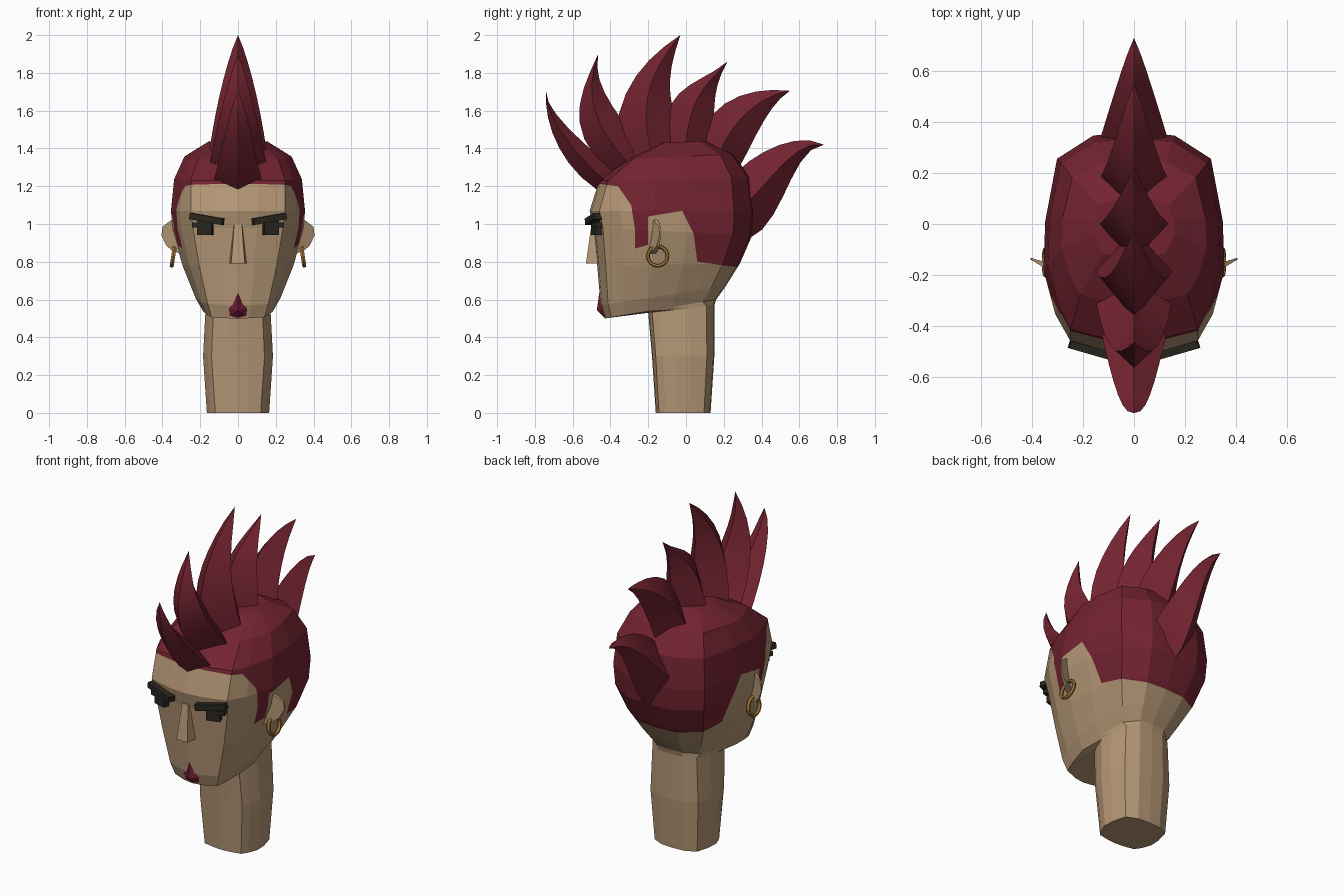
import bpy, bmesh, math
from mathutils import Vector, Matrix

if "Cube" in bpy.data.objects:
    bpy.data.objects.remove(bpy.data.objects["Cube"])


def material(name, rgb):
    m = bpy.data.materials.new(name)
    m.diffuse_color = (*rgb, 1)
    m.use_nodes = True
    m.node_tree.nodes["Principled BSDF"].inputs["Base Color"].default_value = m.diffuse_color
    return m


SKIN = material("skin", (0.46, 0.31, 0.18))
HAIR = material("hair_red", (0.17, 0.017, 0.03))
DARK = material("brow_dark", (0.022, 0.019, 0.013))
LIPS = material("lip_red", (0.15, 0.012, 0.035))
GOLD = material("gold", (0.38, 0.19, 0.04))


def finish(name, bm, *mats, smooth=False):
    bmesh.ops.recalc_face_normals(bm, faces=bm.faces)
    me = bpy.data.meshes.new(name)
    bm.to_mesh(me)
    bm.free()
    ob = bpy.data.objects.new(name, me)
    bpy.context.collection.objects.link(ob)
    for m in mats:
        me.materials.append(m)
    if smooth:
        bpy.ops.object.select_all(action='DESELECT')
        ob.select_set(True)
        bpy.context.view_layer.objects.active = ob
        bpy.ops.object.shade_smooth_by_angle(angle=math.radians(30))
    return ob


def loft(bm, rings, cap_end=True):
    """Skin closed rings of equal length, with both ends capped."""
    rows = [[bm.verts.new(p) for p in r] for r in rings]
    n = len(rows[0])
    for a, b in zip(rows, rows[1:]):
        for i in range(n):
            j = (i + 1) % n
            bm.faces.new((a[i], a[j], b[j], b[i]))
    bm.faces.new(rows[0])
    if cap_end:
        bm.faces.new(rows[-1])
    return rows


# Head and neck: rings of (z front, z back, y front, y back, half width, face half width)
RINGS = [
    (0.00, 0.00, -0.16, 0.13, 0.165, 0.12),
    (0.30, 0.30, -0.18, 0.15, 0.185, 0.14),
    (0.53, 0.57, -0.20, 0.15, 0.172, 0.13),
    (0.50, 0.60, -0.43, 0.16, 0.185, 0.14),
    (0.57, 0.67, -0.452, 0.21, 0.225, 0.16),
    (0.78, 0.79, -0.47, 0.285, 0.295, 0.205),
    (0.98, 0.94, -0.49, 0.35, 0.345, 0.238),
    (1.07, 1.07, -0.51, 0.36, 0.355, 0.25),
    (1.23, 1.25, -0.46, 0.335, 0.338, 0.25),
    (1.345, 1.37, -0.31, 0.25, 0.285, 0.21),
    (1.43, 1.44, -0.13, 0.10, 0.16, 0.12),
]


def head_ring(zf, zb, yf, yb, w, wf):
    half = [(0, 0), (wf * 0.42, 0.012), (wf, 0.06), (max(w * 0.87, wf * 1.04), 0.18),
            (w, 0.38), (w * 0.98, 0.6), (w * 0.85, 0.88), (w * 0.45, 0.985), (0, 1)]
    pts = [Vector((x, yf + (yb - yf) * t, zf + (zb - zf) * t)) for x, t in half]
    return pts + [Vector((-p.x, p.y, p.z)) for p in pts[-2:0:-1]]


# Side outline (y, z) of the shaved hair
HAIRLINE = [(-0.6, 1.23), (-0.36, 1.2), (-0.29, 1.1), (-0.27, 0.97), (-0.27, 0.87),
            (-0.2, 0.89), (-0.2, 1.04), (-0.02, 1.07), (0.04, 0.95), (0.06, 0.8),
            (0.5, 0.74), (0.5, 1.7), (-0.6, 1.7)]


def in_hair(y, z):
    inside = False
    for (y1, z1), (y2, z2) in zip(HAIRLINE, HAIRLINE[1:] + HAIRLINE[:1]):
        if (z1 > z) != (z2 > z) and y < y1 + (z - z1) * (y2 - y1) / (z2 - z1):
            inside = not inside
    return inside


bm = bmesh.new()
loft(bm, [head_ring(*r) for r in RINGS])
for (y1, z1), (y2, z2) in zip(HAIRLINE[:10], HAIRLINE[1:11]):
    near = [f for f in bm.faces
            if max(v.co.z for v in f.verts) > min(z1, z2) - 0.02
            and min(v.co.z for v in f.verts) < max(z1, z2) + 0.02
            and max(v.co.y for v in f.verts) > min(y1, y2) - 0.02
            and min(v.co.y for v in f.verts) < max(y1, y2) + 0.02]
    geom = near + list({e for f in near for e in f.edges}) + list({v for f in near for v in f.verts})
    bmesh.ops.bisect_plane(bm, geom=geom, dist=1e-5, plane_co=(0, y1, z1),
                           plane_no=(0, z1 - z2, y2 - y1))
for f in bm.faces:
    c = f.calc_center_median()
    f.material_index = int(in_hair(c.y, c.z))
finish("head", bm, SKIN, HAIR)

# Crest spikes: front edge and back edge in (y, z) from base to shared tip, base half width
SPIKES = [
    ([(-0.47, 1.18), (-0.64, 1.35), (-0.725, 1.54), (-0.74, 1.70)],
     [(-0.36, 1.26), (-0.51, 1.40), (-0.67, 1.56)], 0.13),
    ([(-0.38, 1.25), (-0.55, 1.48), (-0.55, 1.69), (-0.465, 1.90)],
     [(-0.22, 1.38), (-0.36, 1.58), (-0.45, 1.74)], 0.15),
    ([(-0.36, 1.33), (-0.345, 1.62), (-0.22, 1.84), (-0.03, 2.00)],
     [(0.00, 1.40), (-0.075, 1.63), (-0.08, 1.81)], 0.155),
    ([(-0.15, 1.40), (-0.07, 1.65), (0.06, 1.76), (0.22, 1.86)],
     [(0.14, 1.39), (0.148, 1.58), (0.163, 1.72)], 0.14),
    ([(0.06, 1.40), (0.16, 1.60), (0.34, 1.695), (0.55, 1.705)],
     [(0.27, 1.28), (0.35, 1.43), (0.44, 1.59)], 0.14),
    ([(0.22, 1.22), (0.36, 1.35), (0.55, 1.435), (0.73, 1.42)],
     [(0.33, 0.92), (0.48, 1.08), (0.59, 1.30)], 0.15),
]


def cubic(p, t):
    """Smooth curve through four evenly spaced points."""
    s = 3 * t
    k = (-(s - 1) * (s - 2) * (s - 3) / 6, s * (s - 2) * (s - 3) / 2,
         -s * (s - 1) * (s - 3) / 2, s * (s - 1) * (s - 2) / 6)
    return [sum(a * q[i] for a, q in zip(k, p)) for i in (0, 1)]


for n, (front, back, width) in enumerate(SPIKES, 1):
    rings = []
    for i in range(7):
        t = i / 7
        f, b = cubic(front, t), cubic(back + front[-1:], t)
        w = width * (1 - t) ** 0.85
        y, z = (f[0] + b[0]) / 2, (f[1] + b[1]) / 2
        rings.append([(0, *f), (w, y, z), (0, *b), (-w, y, z)])
    bm = bmesh.new()
    end = loft(bm, rings, cap_end=False)[-1]
    tip = bm.verts.new((0, *front[-1]))
    for i in range(4):
        bm.faces.new((end[i], end[(i + 1) % 4], tip))
    finish(f"crest_spike_{n}", bm, HAIR, smooth=True)

# Nose: wedge widening to a flat underside
bm = bmesh.new()
loft(bm, [[(-0.025, -0.46, 1.0), (-0.02, -0.50, 1.0), (0.02, -0.50, 1.0), (0.025, -0.46, 1.0)],
          [(-0.048, -0.45, 0.79), (-0.036, -0.53, 0.79), (0.036, -0.53, 0.79), (0.048, -0.45, 0.79)]])
finish("nose", bm, SKIN)

# Lips: faceted teardrop
bm = bmesh.new()
outline = [(0, 0.635), (0.024, 0.59), (0.05, 0.55), (0.044, 0.515), (0, 0.497),
           (-0.044, 0.515), (-0.05, 0.55), (-0.024, 0.59)]
rim = [bm.verts.new((x, -0.425 - (z - 0.497) * 0.25, z)) for x, z in outline]
peak = bm.verts.new((0, -0.472, 0.545))
bm.faces.new(rim)
for i in range(8):
    bm.faces.new((rim[i], rim[(i + 1) % 8], peak))
finish("lips", bm, LIPS)


def box(bm, centre, size, rot):
    mat = Matrix.Translation(centre) @ rot @ Matrix.Diagonal((*size, 1))
    bmesh.ops.create_cube(bm, size=1, matrix=mat)


for side, s in (("right", 1), ("left", -1)):
    yaw = Matrix.Rotation(s * 0.28, 4, 'Z')

    # Slanted brow
    bm = bmesh.new()
    box(bm, (s * 0.165, -0.487, 1.027), (0.18, 0.05, 0.034), yaw @ Matrix.Rotation(-s * 0.17, 4, 'Y'))
    finish(f"brow_{side}", bm, DARK)

    # Eye with a lash at the outer corner
    bm = bmesh.new()
    box(bm, (s * 0.172, -0.472, 0.978), (0.08, 0.04, 0.075), yaw)
    box(bm, (s * 0.195, -0.468, 0.995), (0.09, 0.04, 0.025), yaw)
    finish(f"eye_{side}", bm, DARK)

    # Ear: thin plate flaring out and back
    bm = bmesh.new()
    ear = [(0.325, 1.03), (0.355, 1.02), (0.40, 0.985), (0.405, 0.94), (0.38, 0.885),
           (0.35, 0.86), (0.30, 0.84)]
    loft(bm, [[(s * x, -0.185 + (x - 0.33) * 0.6 + d * (0.43 - x) * 3, z) for x, z in ear]
              for d in (0, 0.1)])
    finish(f"ear_{side}", bm, SKIN)

    # Hoop earring hanging from the lobe
    tilt = Matrix.Translation((s * 0.343, -0.15, 0.83)) @ Matrix.Rotation(-s * 0.15, 4, 'Y')
    bm = bmesh.new()
    rows = [[bm.verts.new(tilt @ Vector((0.012 * math.sin(b), (0.052 + 0.01 * math.cos(b)) * math.cos(a),
                                         (0.052 + 0.01 * math.cos(b)) * math.sin(a))))
             for b in (math.tau * j / 6 for j in range(6))]
            for a in (math.tau * i / 16 for i in range(16))]
    for i in range(16):
        for j in range(6):
            p, q, k = rows[i], rows[(i + 1) % 16], (j + 1) % 6
            bm.faces.new((p[j], p[k], q[k], q[j]))
    finish(f"earring_{side}", bm, GOLD)
